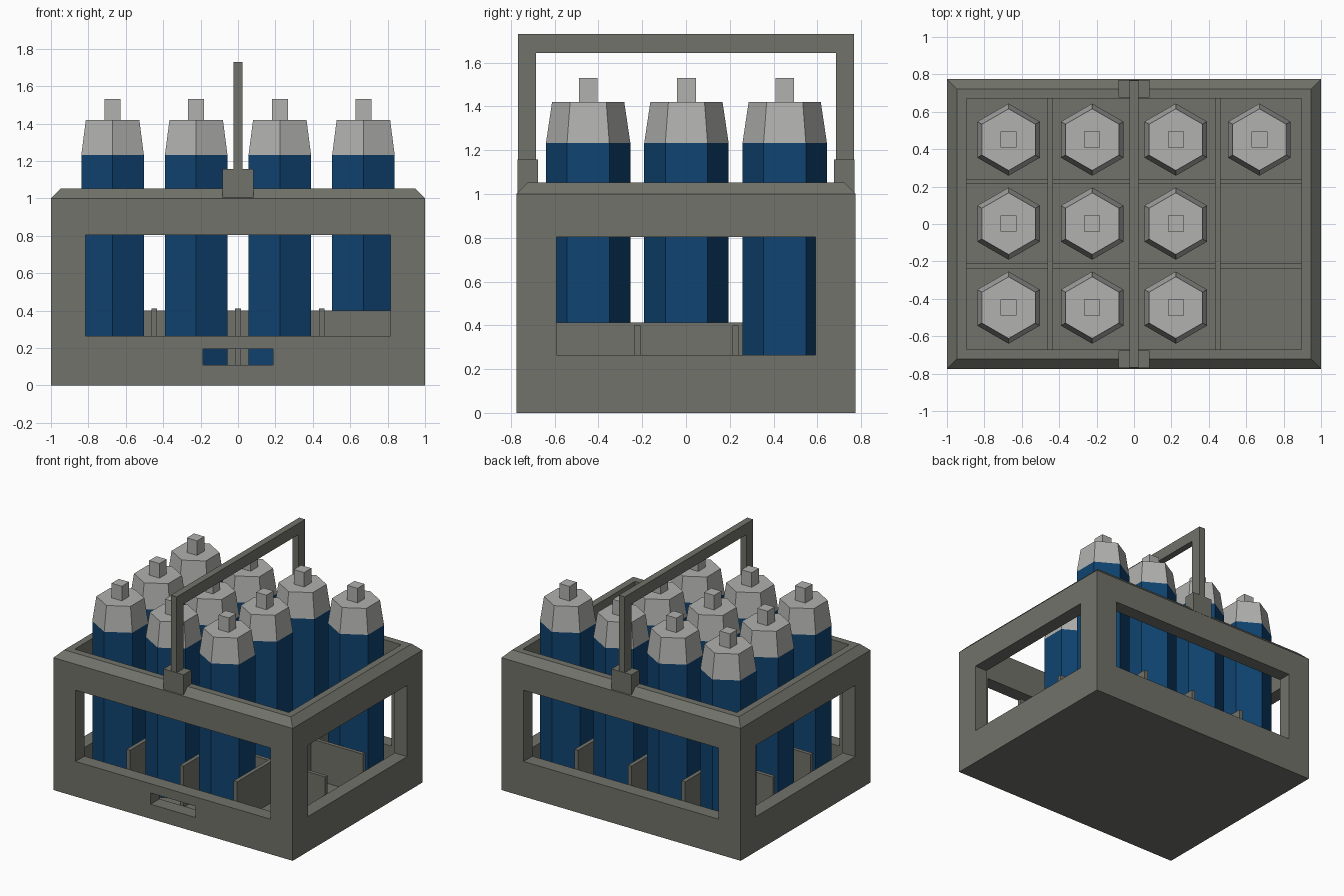
import bpy, bmesh, math
from mathutils import Matrix

if "Cube" in bpy.data.objects:
    bpy.data.objects.remove(bpy.data.objects["Cube"])


def material(name, rgb):
    m = bpy.data.materials.new(name)
    m.diffuse_color = (*rgb, 1)
    m.use_nodes = True
    m.node_tree.nodes["Principled BSDF"].inputs["Base Color"].default_value = m.diffuse_color
    return m


GREY = material("crate grey", (0.165, 0.168, 0.143))
BLUE = material("bottle blue", (0.005, 0.056, 0.165))
SILVER = material("cap silver", (0.44, 0.44, 0.43))


def finish(name, bm, *mats):
    bmesh.ops.recalc_face_normals(bm, faces=bm.faces)
    me = bpy.data.meshes.new(name)
    bm.to_mesh(me)
    bm.free()
    for m in mats:
        me.materials.append(m)
    ob = bpy.data.objects.new(name, me)
    bpy.context.collection.objects.link(ob)
    return ob


def add_box(bm, x0, x1, y0, y1, z0, z1):
    mat = Matrix.Translation(((x0 + x1) / 2, (y0 + y1) / 2, (z0 + z1) / 2)) @ \
        Matrix.Diagonal((x1 - x0, y1 - y0, z1 - z0, 1))
    bmesh.ops.create_cube(bm, size=1, matrix=mat)


def box(name, *dims):
    bm = bmesh.new()
    add_box(bm, *dims)
    return finish(name, bm, GREY)


def loft(bm, rings):
    """Skin equal-length point rings and cap both ends."""
    loops = [[bm.verts.new(p) for p in r] for r in rings]
    n = len(loops[0])
    for a, b in zip(loops, loops[1:]):
        for i in range(n):
            bm.faces.new((a[i], a[(i + 1) % n], b[(i + 1) % n], b[i]))
    bm.faces.new(loops[0][::-1])
    bm.faces.new(loops[-1])


def rect(inset, z):
    x, y = 1 - inset, 0.775 - inset
    return [(-x, -y, z), (x, -y, z), (x, y, z), (-x, y, z)]


def hexagon(cx, cy, r, z):
    return [(cx + r * math.sin(i * math.pi / 3), cy + r * math.cos(i * math.pi / 3), z)
            for i in range(6)]


# crate shell with chamfered rim and inner floor
bm = bmesh.new()
loft(bm, [rect(0, 0), rect(0, 1.0), rect(0.053, 1.053), rect(0.105, 1.053), rect(0.105, 0.1)])
crate = finish("crate", bm, GREY)

# window openings on all sides, hand slot at the front
openings = [(-0.815, 0.815, -2, 2, 0.265, 0.803),
            (-2, 2, -0.592, 0.592, 0.265, 0.803),
            (-0.187, 0.187, -2, -0.5, 0.11, 0.195)]
for dims in openings:
    cutter = box("opening_cutter", *dims)
    cutter.hide_render = True
    mod = crate.modifiers.new("opening", 'BOOLEAN')
    mod.operation, mod.solver, mod.object = 'DIFFERENCE', 'EXACT', cutter
    bpy.context.view_layer.objects.active = crate
    bpy.ops.object.modifier_apply(modifier=mod.name)
    bpy.data.objects.remove(cutter)

# dividers
for i, x in enumerate((-0.447, 0, 0.447)):
    box(f"cross_divider_{i}", x - 0.015, x + 0.015, -0.67, 0.67, 0.1, 0.412)
for i, y in enumerate((-0.223, 0.227)):
    box(f"long_divider_{i}", -0.895, 0.895, y - 0.014, y + 0.014, 0.1, 0.4)

# bottles: two cells at the front right stay empty
for col in range(4):
    for row in range(3):
        if col == 3 and row < 2:
            continue
        cx, cy = (col - 1.5) * 0.447, (row - 1) * 0.449 + 0.002
        bm = bmesh.new()
        loft(bm, [hexagon(cx, cy, 0.193, 0.1), hexagon(cx, cy, 0.193, 1.232),
                  hexagon(cx, cy, 0.165, 1.42)])
        add_box(bm, cx - 0.043, cx + 0.043, cy - 0.043, cy + 0.043, 1.42, 1.53)
        for f in bm.faces:
            f.material_index = int(f.calc_center_median().z > 1.232)
        finish(f"bottle_{col}_{row}", bm, BLUE, SILVER)

# carrying handle: U-shaped profile extruded across x
profile = [(-0.767, 1.05), (-0.767, 1.73), (0.767, 1.73), (0.767, 1.05),
           (0.685, 1.05), (0.685, 1.645), (-0.685, 1.645), (-0.685, 1.05)]
bm = bmesh.new()
loft(bm, [[(x, y, z) for y, z in profile] for x in (-0.025, 0.025)])
finish("handle", bm, GREY)

# handle mounts
for name, s in (("front_mount", -1), ("back_mount", 1)):
    ys = sorted((s * 0.677, s * 0.77))
    box(name, -0.084, 0.084, *ys, 1.003, 1.158)
